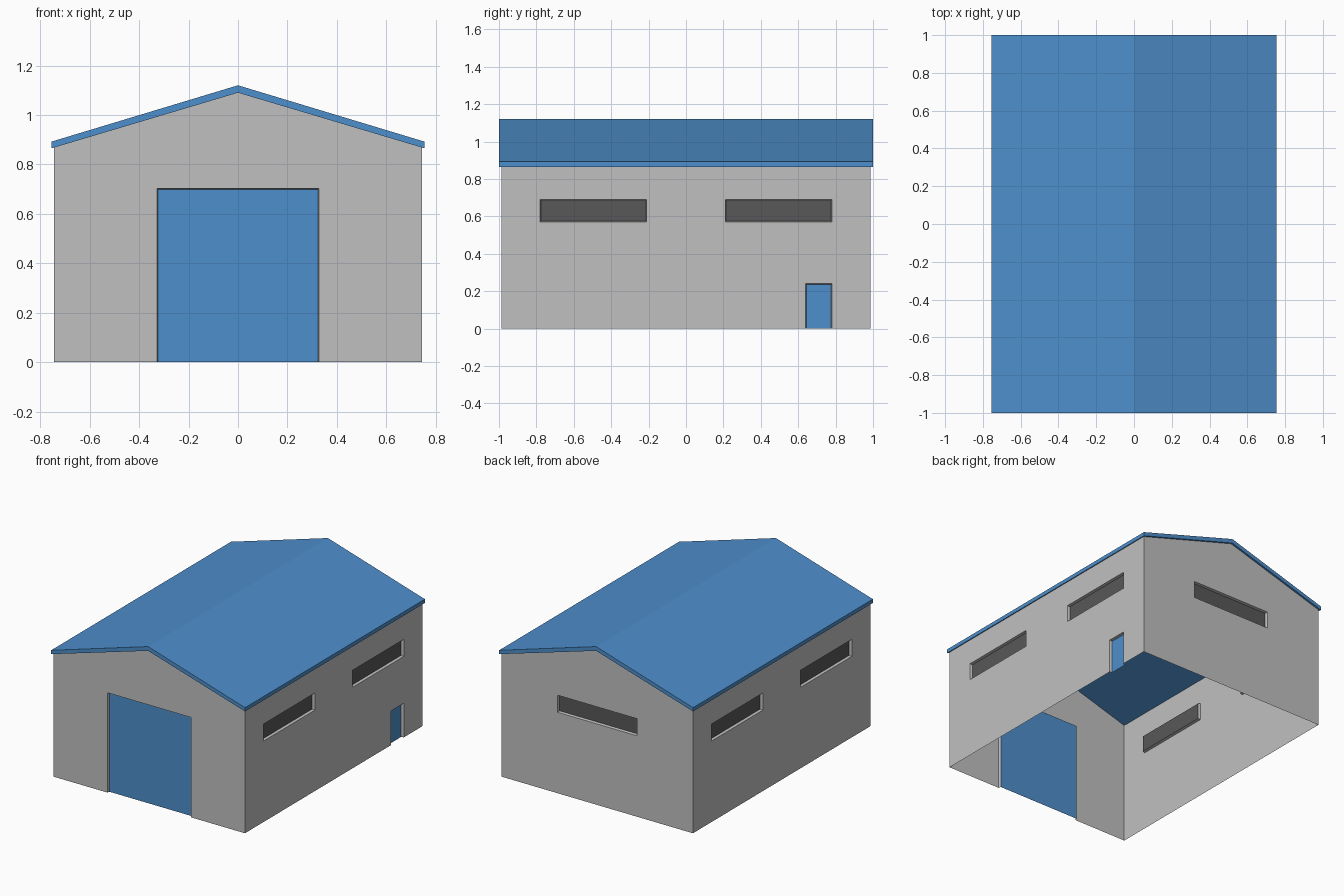
import bpy, bmesh
from mathutils import Vector

if "Cube" in bpy.data.objects:
    bpy.data.objects.remove(bpy.data.objects["Cube"])

W, L = 0.745, 0.987          # half width and half length of the walls
RW, RL = 0.755, 1.0          # half width and half length of the roof
EAVE, APEX = 0.868, 1.09     # wall heights
DEPTH, TAPER = 0.018, 0.004  # recess of doors and windows
UP = Vector((0, 0, 1))


def material(name, rgb):
    m = bpy.data.materials.new(name)
    m.diffuse_color = (*rgb, 1)
    m.use_nodes = True
    m.node_tree.nodes["Principled BSDF"].inputs["Base Color"].default_value = m.diffuse_color
    return m


GREY = material("light_grey", (0.527, 0.527, 0.527))
DARK = material("dark_grey", (0.098, 0.098, 0.098))
BLUE = material("blue", (0.076, 0.275, 0.604))


def finish(name, bm, mat):
    bmesh.ops.remove_doubles(bm, verts=bm.verts, dist=1e-5)
    me = bpy.data.meshes.new(name)
    bm.to_mesh(me)
    bm.free()
    me.materials.append(mat)
    bpy.context.collection.objects.link(bpy.data.objects.new(name, me))


def face(bm, pts):
    return bm.faces.new([bm.verts.new(p) for p in pts])


def wall(name, along, half, offset, openings, gable):
    """Single-sheet wall with recessed openings (u0, u1, z0, z1, part name, material)."""
    a = Vector(along)
    n = a.cross(UP)

    def pt(u, z, d=0):
        return a * u + n * (offset - d) + UP * z

    bm = bmesh.new()
    us = sorted({-half, half, *[v for o in openings for v in o[:2]]})
    zs = sorted({0, EAVE, *[v for o in openings for v in o[2:4]]})
    # flat wall cells around the openings
    for u0, u1 in zip(us, us[1:]):
        for z0, z1 in zip(zs, zs[1:]):
            um, zm = (u0 + u1) / 2, (z0 + z1) / 2
            if not any(o[0] < um < o[1] and o[2] < zm < o[3] for o in openings):
                face(bm, [pt(u0, z0), pt(u1, z0), pt(u1, z1), pt(u0, z1)])
    # gable triangle
    if gable:
        top = [pt(u, EAVE) for u in us]
        face(bm, top + [pt(0, APEX)])
    # reveals and panels
    for u0, u1, z0, z1, part, mat in openings:
        t, b = TAPER, (TAPER if z0 > 0 else 0)
        outer = [pt(u0, z0), pt(u1, z0), pt(u1, z1), pt(u0, z1)]
        inner = [pt(u0 + t, z0 + b, DEPTH), pt(u1 - t, z0 + b, DEPTH),
                 pt(u1 - t, z1 - t, DEPTH), pt(u0 + t, z1 - t, DEPTH)]
        for i in range(4):
            if i == 0 and z0 == 0:
                continue         # doors have no sill
            j = (i + 1) % 4
            face(bm, [outer[i], outer[j], inner[j], inner[i]])
        panel = bmesh.new()
        face(panel, inner)
        finish(part, panel, mat)
    finish(name, bm, GREY)


def side_windows(side):
    return [(-0.78, -0.21, 0.57, 0.69, side + "_window_a", DARK),
            (0.21, 0.78, 0.57, 0.69, side + "_window_b", DARK)]


# Walls with their doors and windows
wall("front_wall", (1, 0, 0), W, L,
     [(-0.327, 0.327, 0, 0.703, "large_front_door", BLUE)], True)
wall("back_wall", (-1, 0, 0), W, L,
     [(-0.31, 0.31, 0.57, 0.69, "back_window", DARK)], True)
wall("right_wall", (0, 1, 0), L, W,
     side_windows("right") + [(0.64, 0.78, 0, 0.24, "small_side_door", BLUE)], False)
wall("left_wall", (0, -1, 0), L, W, side_windows("left"), False)

# Roof: gable profile extruded along the length
bm = bmesh.new()
profile = [(-RW, 0.865), (0, APEX), (RW, 0.865), (RW, 0.892), (0, 1.12), (-RW, 0.892)]
cap = face(bm, [(x, -RL, z) for x, z in profile])
ext = bmesh.ops.extrude_face_region(bm, geom=[cap], use_keep_orig=True)
bmesh.ops.translate(bm, vec=(0, 2 * RL, 0),
                    verts=[g for g in ext["geom"] if isinstance(g, bmesh.types.BMVert)])
bmesh.ops.recalc_face_normals(bm, faces=bm.faces)
finish("roof", bm, BLUE)
